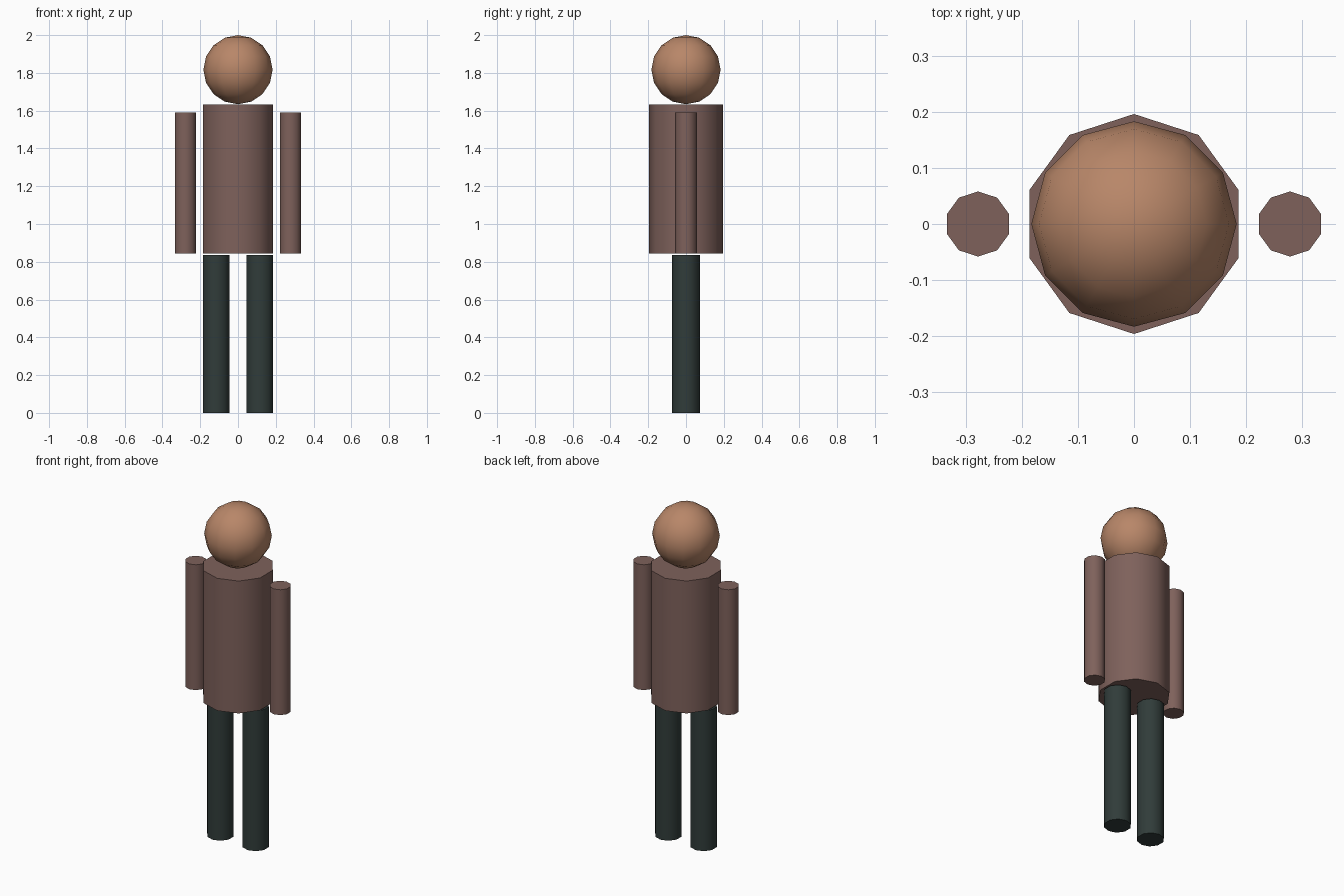
import bpy
from math import radians

if "Cube" in bpy.data.objects:
    bpy.data.objects.remove(bpy.data.objects["Cube"])


def material(name, rgb):
    mat = bpy.data.materials.new(name)
    mat.diffuse_color = (*rgb, 1)
    mat.use_nodes = True
    mat.node_tree.nodes["Principled BSDF"].inputs["Base Color"].default_value = mat.diffuse_color
    return mat


skin = material("skin", (0.48, 0.24, 0.14))
shirt = material("shirt", (0.21, 0.12, 0.105))
trousers = material("trousers", (0.03, 0.045, 0.042))


def finish(name, mat):
    obj = bpy.context.object
    obj.name = name
    obj.data.materials.append(mat)
    bpy.ops.object.shade_smooth_by_angle(angle=radians(60))


def pillar(name, mat, x, radius, bottom, top):
    """Ten-sided upright cylinder between two heights."""
    bpy.ops.mesh.primitive_cylinder_add(
        vertices=10, radius=radius, depth=top - bottom,
        location=(x, 0, (bottom + top) / 2))
    finish(name, mat)


# Torso
pillar("torso", shirt, 0, 0.196, 0.845, 1.632)

# Arms and legs, one pair per side
for side, sign in (("left", 1), ("right", -1)):
    pillar(side + "_arm", shirt, sign * 0.278, 0.058, 0.845, 1.59)
    pillar(side + "_leg", trousers, sign * 0.116, 0.074, 0, 0.835)

# Head
bpy.ops.mesh.primitive_uv_sphere_add(
    segments=12, ring_count=8, radius=0.183, location=(0, 0, 1.817))
finish("head", skin)
